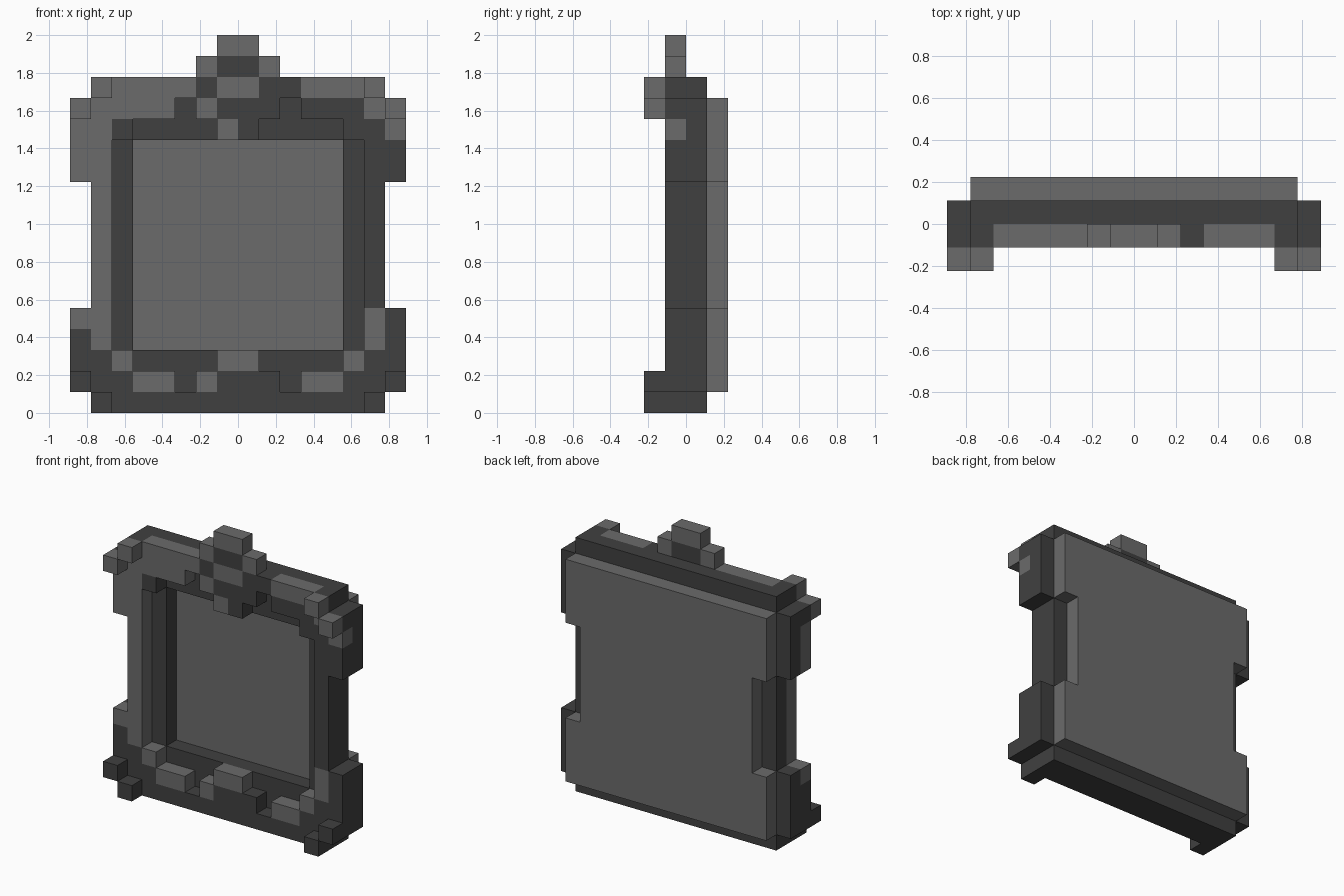
import bpy
import bmesh
import math
from mathutils import Vector

if "Cube" in bpy.data.objects:
    bpy.data.objects.remove(bpy.data.objects["Cube"], do_unlink=True)

U = 1 / 9            # size of one block
LIGHT, DARK = 0, 1   # material slots


def make_material(name, grey):
    mat = bpy.data.materials.new(name)
    mat.use_nodes = True
    colour = (grey, grey, grey, 1)
    mat.diffuse_color = colour
    bsdf = mat.node_tree.nodes["Principled BSDF"]
    bsdf.inputs["Base Color"].default_value = colour
    bsdf.inputs["Roughness"].default_value = 0.8
    return mat


MATERIALS = [make_material("light grey", 0.147), make_material("dark grey", 0.051)]


def build_layer(name, rule, y):
    """One-block-thick layer; rule(x, z) gives a material slot or None for empty."""
    bm = bmesh.new()
    for x in range(-8, 8):
        for z in range(18):
            slot = rule(x, z)
            if slot is None:
                continue
            centre = Vector((x + 0.5, y + 0.5, z + 0.5))
            for d in ((1, 0, 0), (-1, 0, 0), (0, 1, 0), (0, -1, 0), (0, 0, 1), (0, 0, -1)):
                if d[1] == 0 and rule(x + d[0], z + d[2]) is not None:
                    continue
                n = Vector(d)
                a = Vector((d[1], d[2], d[0]))
                b = n.cross(a)
                corners = [centre + 0.5 * (n + s * a + t * b)
                           for s, t in ((1, 1), (-1, 1), (-1, -1), (1, -1))]
                face = bm.faces.new([bm.verts.new(c * U) for c in corners])
                face.material_index = slot
    bmesh.ops.remove_doubles(bm, verts=bm.verts, dist=0.001)
    # Join coplanar faces of the same colour
    bmesh.ops.dissolve_limit(bm, angle_limit=math.radians(1), verts=bm.verts,
                             edges=bm.edges, delimit={'MATERIAL'})
    mesh = bpy.data.meshes.new(name)
    bm.to_mesh(mesh)
    bm.free()
    for mat in MATERIALS:
        mesh.materials.append(mat)
    obj = bpy.data.objects.new(name, mesh)
    bpy.context.collection.objects.link(obj)


def outline(x, z):
    """Stepped outer silhouette shared by the frame layers."""
    half = abs(x + 0.5)
    if half < 6:
        return 0 <= z < 16
    if half < 7:
        return 0 <= z < 16
    return half < 8 and (1 <= z < 5 or 11 <= z < 15)


# Front frame blocks from top to bottom: L light, D dark, dot empty
SIDES = ".L............D."
FRONT_ROWS = [
    ".DLLLLDLLDDLLLD.",
    "DLLLL.LDDD.DDDLD",
    "LLD....LD....DDL",
    "LL............DD",
    "LL............DD",
    *[SIDES] * 6,
    "LL............LD",
    "DL............LD",
    "DDL....LL....LDD",
    "DDDLL.LDDD.LLDDD",
    ".DDDDDDDDDDDDDD.",
]


def front_rule(x, z):
    if not (0 <= z < 16 and -8 <= x < 8):
        return None
    return {"L": LIGHT, "D": DARK, ".": None}[FRONT_ROWS[15 - z][x + 8]]


# Rear frame with the square opening
def rear_rule(x, z):
    if not outline(x, z) or (-5 <= x < 5 and 3 <= z < 13):
        return None
    return DARK


# Back panel, notched at the middle of both sides
def panel_rule(x, z):
    half = abs(x + 0.5)
    if not 1 <= z < 15 or half > 7 or (half > 6 and 5 <= z < 11):
        return None
    return LIGHT


# Stepped crest on top
def crest_rule(x, z):
    if z == 17 and -1 <= x < 1:
        return LIGHT
    if z == 16 and -2 <= x < 2:
        return DARK if -1 <= x < 1 else LIGHT
    return None


# Pairs of studs projecting at each corner
def stud_rule(upper):
    places = ((7, 14), (6, 15)) if upper else ((7, 1), (6, 0))
    slot = LIGHT if upper else DARK
    return lambda x, z: slot if (int(abs(x + 0.5)), z) in places else None


build_layer("front_frame", front_rule, -1)
build_layer("rear_frame", rear_rule, 0)
build_layer("back_panel", panel_rule, 1)
build_layer("crest", crest_rule, -1)
build_layer("upper_corner_studs", stud_rule(True), -2)
build_layer("lower_corner_studs", stud_rule(False), -2)
